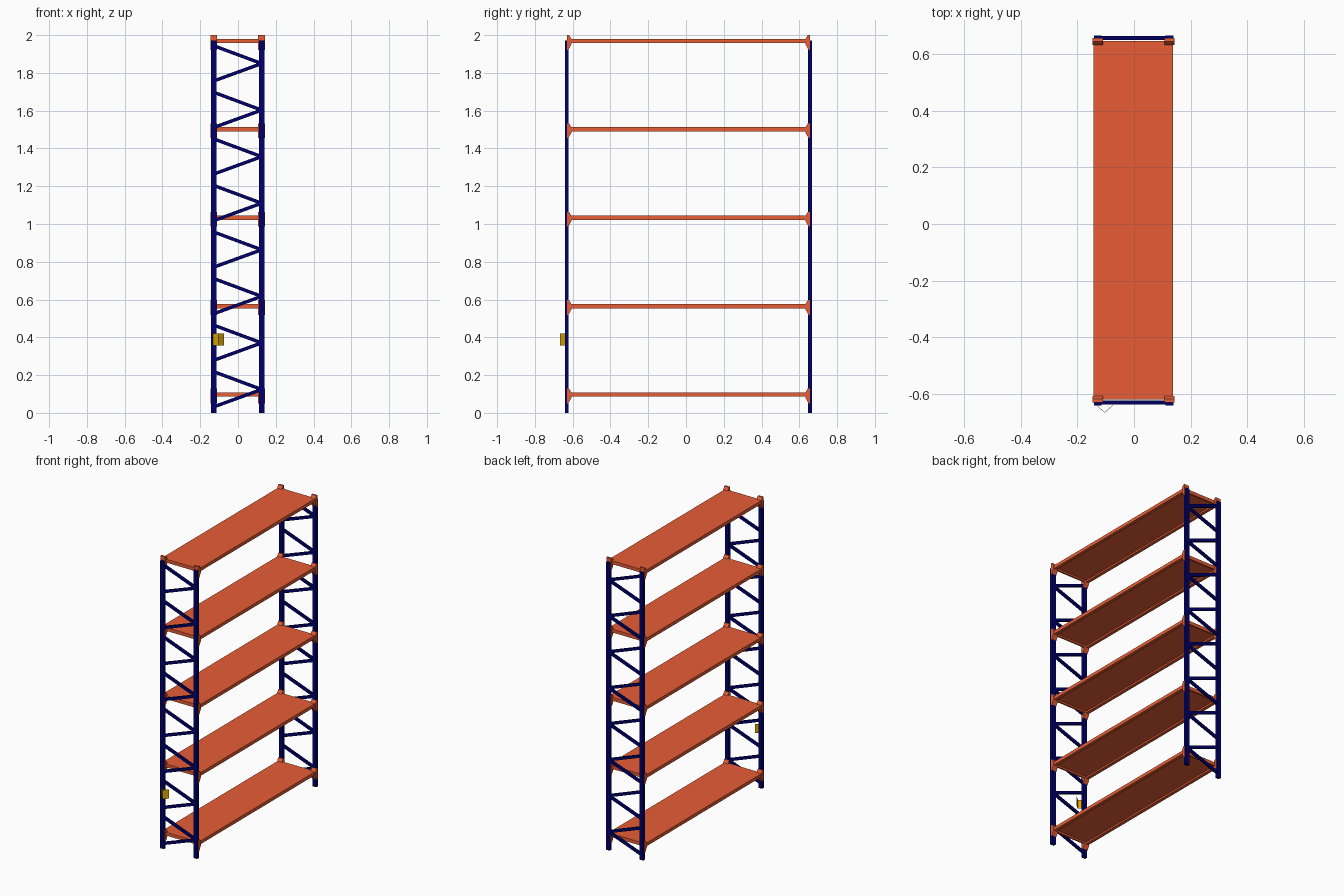
import bpy
import bmesh
from mathutils import Vector

if "Cube" in bpy.data.objects:
    bpy.data.objects.remove(bpy.data.objects["Cube"], do_unlink=True)


def material(name, rgb):
    m = bpy.data.materials.new(name)
    m.use_nodes = True
    m.diffuse_color = (*rgb, 1)
    m.node_tree.nodes["Principled BSDF"].inputs["Base Color"].default_value = (*rgb, 1)
    return m


ORANGE = material("orange paint", (0.8, 0.11, 0.036))
BLUE = material("dark blue paint", (0, 0, 0.15))
GOLD = material("gold plate", (0.75, 0.4, 0))


def prism(name, outline, offset, mat):
    """Extrude a planar outline of 3D points by an offset."""
    bm = bmesh.new()
    face = bm.faces.new([bm.verts.new(p) for p in outline])
    grown = bmesh.ops.extrude_face_region(bm, geom=[face])["geom"]
    bmesh.ops.translate(bm, vec=Vector(offset),
                        verts=[v for v in grown if isinstance(v, bmesh.types.BMVert)])
    bmesh.ops.recalc_face_normals(bm, faces=bm.faces)
    mesh = bpy.data.meshes.new(name)
    bm.to_mesh(mesh)
    bm.free()
    mesh.materials.append(mat)
    ob = bpy.data.objects.new(name, mesh)
    bpy.context.collection.objects.link(ob)
    return ob


def box(name, x0, x1, y0, y1, z0, z1, mat):
    outline = [(x0, y0, z0), (x1, y0, z0), (x1, y1, z0), (x0, y1, z0)]
    return prism(name, outline, (0, 0, z1 - z0), mat)


def brace(name, start, end, y, mat, half=0.009, depth=0.014):
    """Diagonal bar in the plane of an end frame."""
    a, b = Vector((start[0], y, start[1])), Vector((end[0], y, end[1]))
    d = (b - a).normalized()
    side = Vector((-d.z, 0, d.x)) * half
    return prism(name, [a - side, b - side, b + side, a + side], (0, depth, 0), mat)


POSTS = {"right": -0.128, "left": 0.125}
ENDS = {"front": (-0.641, 1), "back": (0.667, -1)}   # outer y, inward direction
LEVELS = [0.097 + 0.4678 * i for i in range(5)]

# End frames: posts and zigzag braces
for end, (y, s) in ENDS.items():
    for side, x in POSTS.items():
        box(f"{end}_{side}_post", x - 0.014, x + 0.014,
            min(y, y + s * 0.02), max(y, y + s * 0.02), 0, 1.972, BLUE)
    y0 = y + s * 0.01 - 0.007
    for i in range(8):
        z = 0.124 + i * 0.2465
        for part, dz in (("lower", -0.092), ("upper", 0.094)):
            brace(f"{end}_{part}_brace_{i + 1}", (POSTS["right"], z + dz),
                  (POSTS["left"], z), y0, BLUE)

# Bracket side profile: distance inward from the post face, height from shelf level
BRACKET = [(0.01, 0.032), (0.022, 0.032), (0.034, 0.012),
           (0.034, -0.018), (0.018, -0.046), (0.01, -0.046)]

# Shelves: full-width deck, edge beams and cross bars below it, end brackets
for i, z in enumerate(LEVELS):
    box(f"shelf_deck_{i + 1}", -0.144, 0.137, -0.62, 0.646, z, z + 0.012, ORANGE)
    for side, x in POSTS.items():
        out = -1 if x < 0 else 1
        edge = -0.144 if x < 0 else 0.137
        box(f"{side}_beam_{i + 1}", min(edge, edge - out * 0.022), max(edge, edge - out * 0.022),
            -0.62, 0.646, z - 0.011, z, ORANGE)
        for end, (y, s) in ENDS.items():
            outline = [(x - 0.018, y + s * dy, z + dz) for dy, dz in BRACKET]
            prism(f"{end}_{side}_bracket_{i + 1}", outline, (0.036, 0, 0), ORANGE)
    for end, (y, s) in ENDS.items():
        near, far = y + s * 0.021, y + s * 0.033
        box(f"{end}_cross_bar_{i + 1}", -0.122, 0.115, min(near, far), max(near, far),
            z - 0.011, z, ORANGE)

# Folded load plate on the front right post
for name, x in (("load_plate_right", -0.133), ("load_plate_left", -0.074)):
    outline = [(x, -0.641, 0.357), (-0.104, -0.667, 0.357),
               (-0.104, -0.665, 0.357), (x, -0.639, 0.357)]
    prism(name, outline, (0, 0, 0.062), GOLD)
